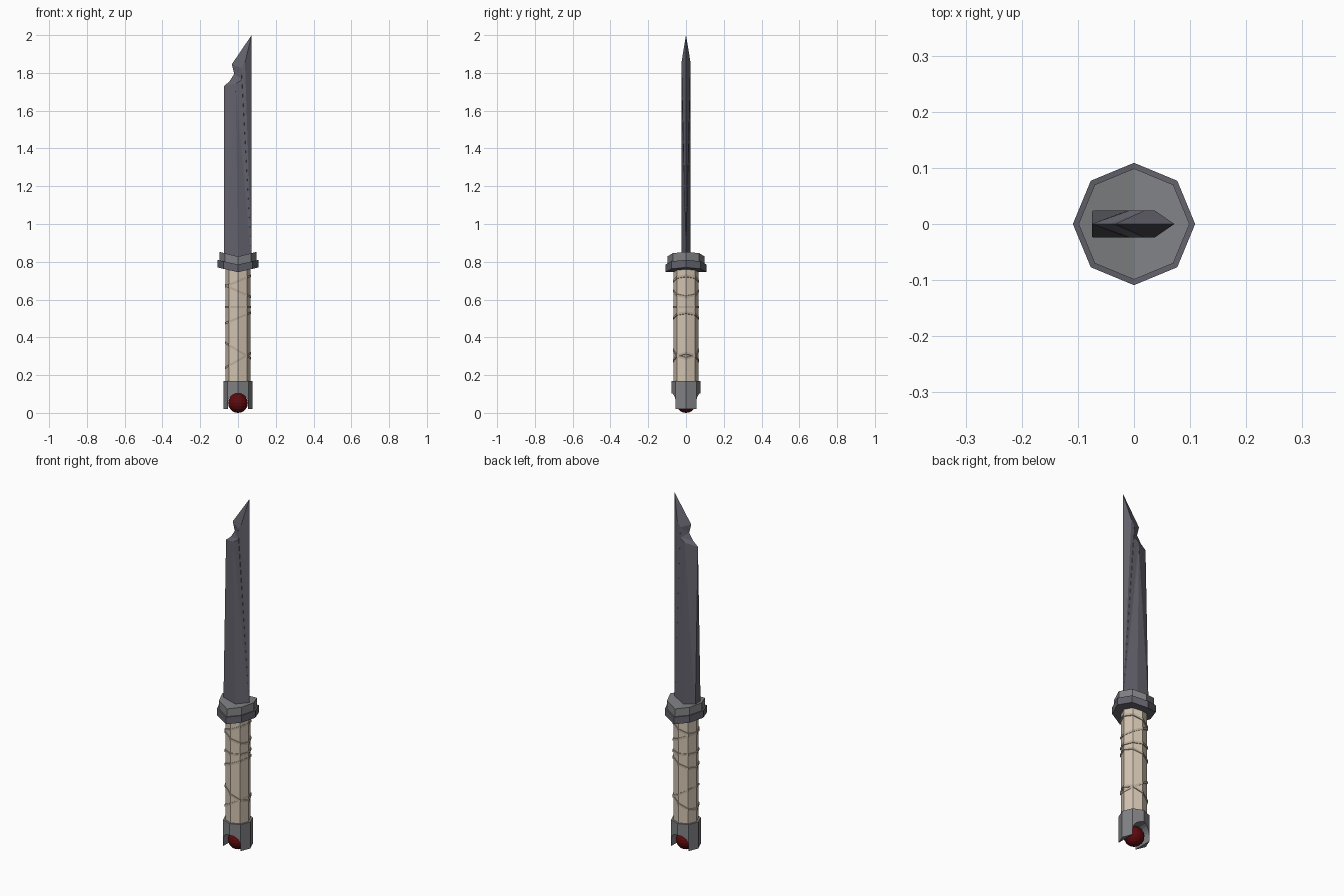
import bpy, bmesh, math

if "Cube" in bpy.data.objects:
    bpy.data.objects.remove(bpy.data.objects["Cube"])

def material(name, rgb):
    m = bpy.data.materials.new(name)
    m.diffuse_color = (*rgb, 1)
    m.use_nodes = True
    m.node_tree.nodes["Principled BSDF"].inputs["Base Color"].default_value = m.diffuse_color
    return m

STEEL = material("dark_steel", (0.125, 0.122, 0.15))
GREY = material("grey_metal", (0.22, 0.222, 0.235))
WOOD = material("beige_grip", (0.65, 0.55, 0.44))
CORD = material("tan_cord", (0.50, 0.42, 0.33))
RED = material("dark_red", (0.11, 0.003, 0.004))

def finish(bm, name, mat):
    bmesh.ops.recalc_face_normals(bm, faces=bm.faces[:])
    me = bpy.data.meshes.new(name)
    bm.to_mesh(me)
    bm.free()
    me.materials.append(mat)
    ob = bpy.data.objects.new(name, me)
    bpy.context.collection.objects.link(ob)
    return ob

def octagon(bm, r, z, slope=0.0, fold=0.0):
    """Ring of 8 vertices with corners on the axes, tilted or folded along x."""
    pts = [(r * math.cos(i * math.pi / 4), r * math.sin(i * math.pi / 4)) for i in range(8)]
    return [bm.verts.new((x, y, z + slope * x + fold * abs(x))) for x, y in pts]

def bridge(bm, a, b):
    n = len(a)
    for i in range(n):
        j = (i + 1) % n
        bm.faces.new((a[i], a[j], b[j], b[i]))

def prism(name, mat, r, z0, z1, fold=0.0):
    bm = bmesh.new()
    a, b = octagon(bm, r, z0, fold=fold), octagon(bm, r, z1, fold=fold)
    bridge(bm, a, b)
    for ring in (a, b):  # caps split at x = 0 so they can fold
        bm.faces.new(ring[0:3] + ring[6:8])
        bm.faces.new(ring[2:7])
    return finish(bm, name, mat)

# Blade: notched spine profile, ridge on each side, one cutting edge
T = 0.024
spine = [(-0.075, 1.73), (-0.045, 1.755), (-0.02, 1.795), (-0.033, 1.845)]
ridge = [(-0.012, 1.705), (-0.008, 1.745), (0.02, 1.765), (0.018, 1.825)]
bm = bmesh.new()
S = [bm.verts.new((x, 0, z)) for x, z in spine]
tip = bm.verts.new((0.072, 0, 2.0))
heel = bm.verts.new((0.072, 0, 0.80))
base = []
for s in (-1, 1):
    R = [bm.verts.new((x, s * T, z)) for x, z in ridge]
    shoulder = bm.verts.new((0.037, s * T, 1.855))
    b0 = bm.verts.new((-0.075, s * T, 0.80))
    b1 = bm.verts.new((0.0, s * T, 0.80))
    base.append((b0, b1))
    bm.faces.new((b0, b1, R[0]))
    bm.faces.new((b0, R[0], S[0]))
    for i in range(3):
        bm.faces.new((S[i], R[i], R[i + 1]))
        bm.faces.new((S[i], R[i + 1], S[i + 1]))
    bm.faces.new((S[3], R[3], shoulder))
    bm.faces.new((S[3], shoulder, tip))
    bm.faces.new((b1, heel, R[0]))
    chain = R + [shoulder]
    for a, b in zip(chain, chain[1:]):
        bm.faces.new((a, heel, b))
    bm.faces.new((shoulder, heel, tip))
bm.faces.new((base[0][0], base[1][0], S[0]))
bm.faces.new((base[0][0], base[0][1], heel, base[1][1], base[1][0]))
finish(bm, "blade", STEEL)

# Guard: two folded octagonal plates
prism("guard_lower", STEEL, 0.109, 0.745, 0.785, 0.23)
prism("guard_upper", GREY, 0.099, 0.78, 0.828, 0.25)

# Grip
prism("grip", WOOD, 0.066, 0.15, 0.77)

# Cord wraps: tilted octagonal rings, given as z at the left and right sides
for n, (zl, zr) in enumerate([(0.67, 0.725), (0.675, 0.615), (0.56, 0.56),
                              (0.475, 0.53), (0.37, 0.29), (0.24, 0.315)]):
    bm = bmesh.new()
    mid, k = (zl + zr) / 2, (zr - zl) / 0.132
    rings = [octagon(bm, r, mid + dz, slope=k)
             for r, dz in ((0.060, -0.006), (0.070, -0.006), (0.070, 0.006), (0.060, 0.006))]
    for i in range(4):
        bridge(bm, rings[i], rings[(i + 1) % 4])
    finish(bm, f"cord_wrap_{n + 1}", CORD)

# Pommel with an arched slot cut through from front to back
pommel = prism("pommel", GREY, 0.077, 0.02, 0.17)
bm = bmesh.new()
arch = [(0.054 * math.cos(i * math.pi / 10), 0.052 + 0.052 * math.sin(i * math.pi / 10)) for i in range(11)]
arch += [(-0.054, -0.05), (0.054, -0.05)]
front, back = ([bm.verts.new((x, y, z)) for x, z in arch] for y in (-0.2, 0.2))
bridge(bm, front, back)
bm.faces.new(front)
bm.faces.new(back)
cutter = finish(bm, "slot_cutter", GREY)
mod = pommel.modifiers.new("slot", 'BOOLEAN')
mod.operation = 'DIFFERENCE'
mod.solver = 'EXACT'
mod.object = cutter
bpy.context.view_layer.objects.active = pommel
bpy.ops.object.modifier_apply(modifier="slot")
bpy.data.objects.remove(cutter)

# Gem held in the slot
bm = bmesh.new()
bmesh.ops.create_uvsphere(bm, u_segments=16, v_segments=10, radius=0.052)
bmesh.ops.translate(bm, verts=bm.verts[:], vec=(0, 0, 0.052))
finish(bm, "gem", RED)
